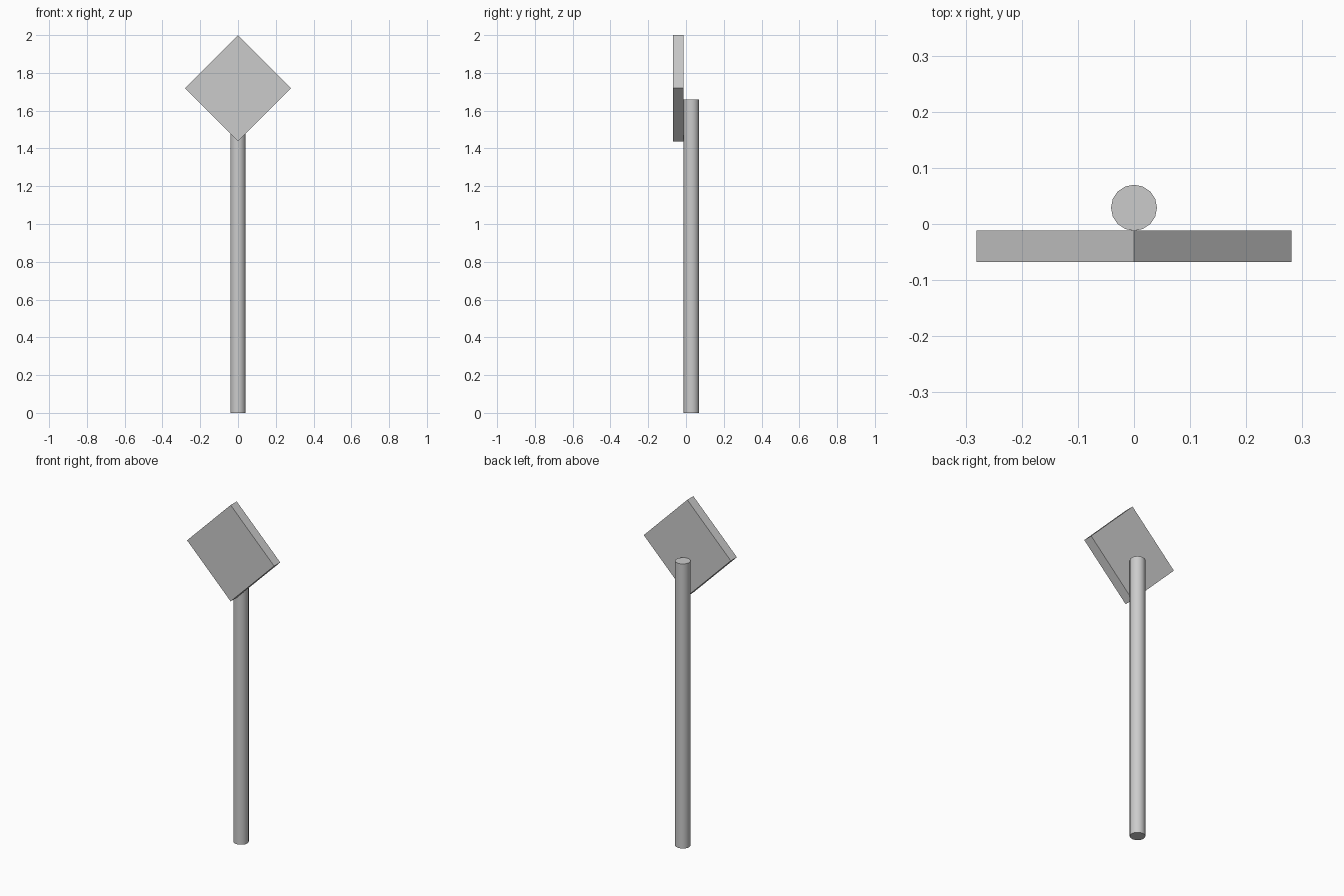
import bpy
from math import pi, sqrt

if "Cube" in bpy.data.objects:
    bpy.data.objects.remove(bpy.data.objects["Cube"])

# Round post standing behind the sign
POST_R, POST_H = 0.041, 1.66
bpy.ops.mesh.primitive_cylinder_add(vertices=16, radius=POST_R, depth=POST_H,
                                    location=(0, 0.029, POST_H / 2))
post = bpy.context.object
post.name = "post"
bpy.ops.object.shade_smooth_by_angle()

# Square sign board turned onto its corner
HALF_DIAG = 0.281
bpy.ops.mesh.primitive_cube_add(size=1, location=(0, -0.04, 2 - HALF_DIAG),
                                rotation=(0, pi / 4, 0))
board = bpy.context.object
board.name = "sign_board"
side = HALF_DIAG * sqrt(2)
board.scale = (side, 0.056, side)
